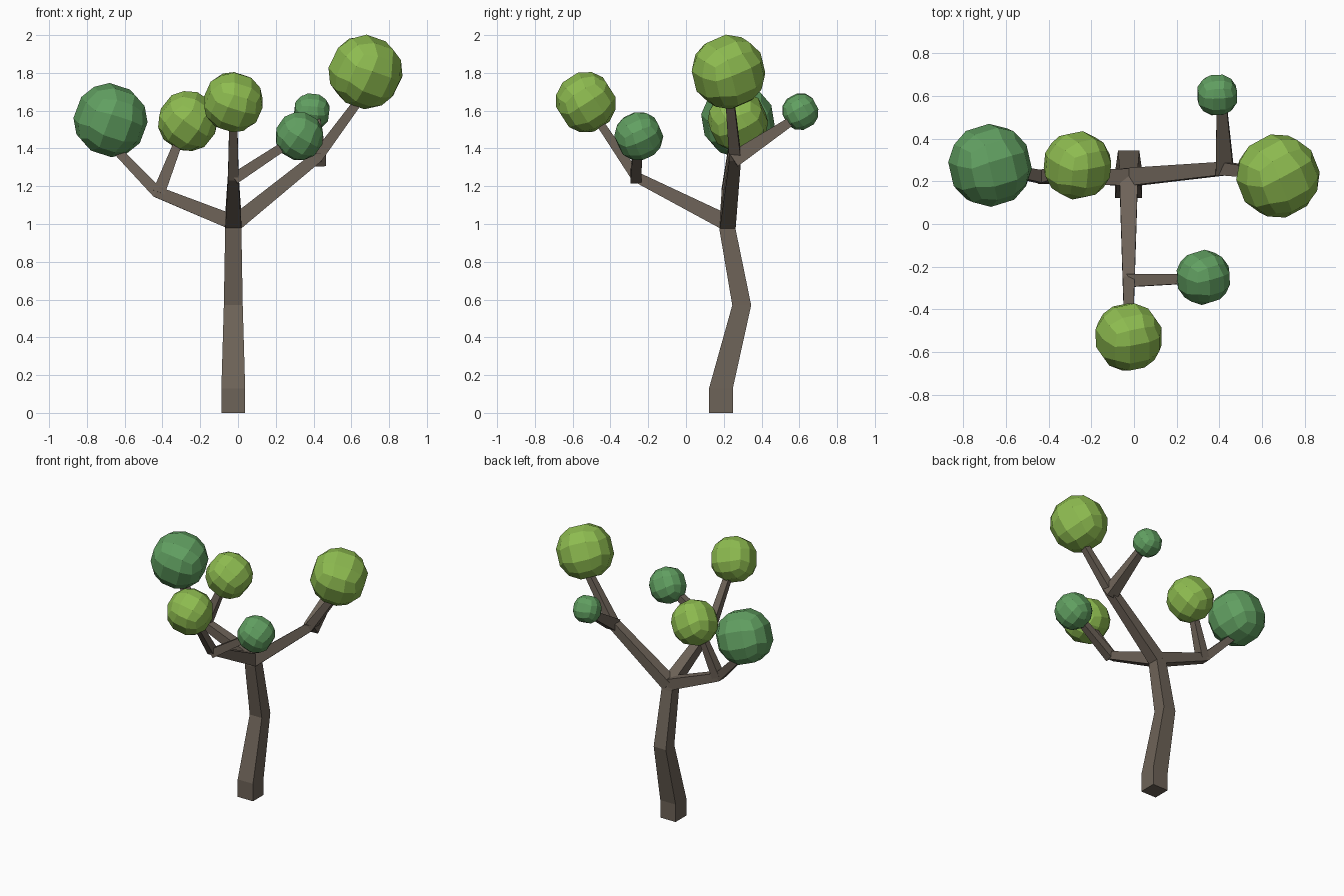
import bpy, bmesh
from mathutils import Vector, Euler

if "Cube" in bpy.data.objects:
    bpy.data.objects.remove(bpy.data.objects["Cube"])


def material(name, rgb):
    m = bpy.data.materials.new(name)
    m.diffuse_color = (*rgb, 1)
    m.use_nodes = True
    m.node_tree.nodes["Principled BSDF"].inputs["Base Color"].default_value = m.diffuse_color
    return m


BARK = material("bark", (0.155, 0.125, 0.098))
LIGHT = material("light_leaf", (0.27, 0.50, 0.08))
DARK = material("dark_leaf", (0.12, 0.35, 0.12))


def finish(bm, name, mat):
    bmesh.ops.recalc_face_normals(bm, faces=bm.faces)
    me = bpy.data.meshes.new(name)
    bm.to_mesh(me)
    bm.free()
    me.materials.append(mat)
    ob = bpy.data.objects.new(name, me)
    bpy.context.collection.objects.link(ob)


def limb(name, path, side, flat=False):
    """Four-sided tapered tube; path holds (x, y, z, half_width), side is a fixed width axis."""
    bm = bmesh.new()
    pts = [Vector(p[:3]) for p in path]
    side = Vector(side).normalized()
    rings = []
    for i, p in enumerate(pts):
        a = (p - pts[i - 1]).normalized() if i else Vector()
        b = (pts[i + 1] - p).normalized() if i < len(pts) - 1 else Vector()
        t = Vector((0, 0, 1)) if flat else (a + b).normalized()
        s = (side - t * side.dot(t)).normalized()
        u, h = t.cross(s), path[i][3]
        rings.append([bm.verts.new(p + s * h * j + u * h * k)
                      for j, k in ((-1, -1), (1, -1), (1, 1), (-1, 1))])
    for r, q in zip(rings, rings[1:]):
        for k in range(4):
            bm.faces.new((r[k], r[(k + 1) % 4], q[(k + 1) % 4], q[k]))
    bm.faces.new(rings[0])
    bm.faces.new(rings[-1])
    finish(bm, name, BARK)


def leaf_ball(name, centre, radius, rot, mat):
    """Faceted ball: a cube cut 3 x 3 per side and pushed onto a sphere."""
    bm = bmesh.new()
    bmesh.ops.create_cube(bm, size=2)
    bmesh.ops.subdivide_edges(bm, edges=bm.edges[:], cuts=2, use_grid_fill=True)
    turn = Euler(rot).to_matrix()
    for v in bm.verts:
        v.co = Vector(centre) + turn @ v.co.normalized() * radius
    finish(bm, name, mat)


# Trunk with a bend to the back
limb("trunk", [(-.025, .185, 0, .063), (-.025, .185, .13, .063), (-.025, .295, .57, .05),
               (-.025, .22, .97, .043), (-.025, .215, 1.05, .036)], (1, 0, 0), flat=True)

# Main branches
limb("left_branch", [(-.03, .22, 1.01, .04), (-.43, .22, 1.17, .03), (-.68, .27, 1.43, .022)], (0, 1, 0))
limb("front_branch", [(-.025, .21, 1.01, .043), (-.025, -.265, 1.25, .028), (-.025, -.5, 1.6, .02)], (1, 0, 0))
limb("right_branch", [(-.02, .22, 1.0, .042), (.42, .26, 1.355, .031), (.66, .23, 1.68, .022)], (0, 1, 0))

# Side twigs
limb("left_twig", [(-.42, .22, 1.165, .033), (-.29, .26, 1.5, .02)], (0, 1, 0))
limb("front_twig", [(-.02, -.265, 1.24, .03), (.3, -.255, 1.45, .022)], (0, 1, 0))
limb("back_twig", [(.425, .25, 1.34, .042), (.41, .58, 1.56, .022)], (1, 0, 0))

# Leaf balls
leaf_ball("left_leaves", (-.675, .275, 1.55), .197, (.25, .3, .3), DARK)
leaf_ball("left_inner_leaves", (-.265, .275, 1.545), .162, (.5, .6, .2), LIGHT)
leaf_ball("front_leaves", (-.025, -.53, 1.645), .162, (.6, .3, .2), LIGHT)
leaf_ball("right_leaves", (.675, .225, 1.805), .198, (.4, .3, .5), LIGHT)
leaf_ball("front_right_leaves", (.325, -.25, 1.465), .13, (.5, .5, .3), DARK)
leaf_ball("back_leaves", (.39, .605, 1.595), .1, (.5, .1, .05), DARK)
